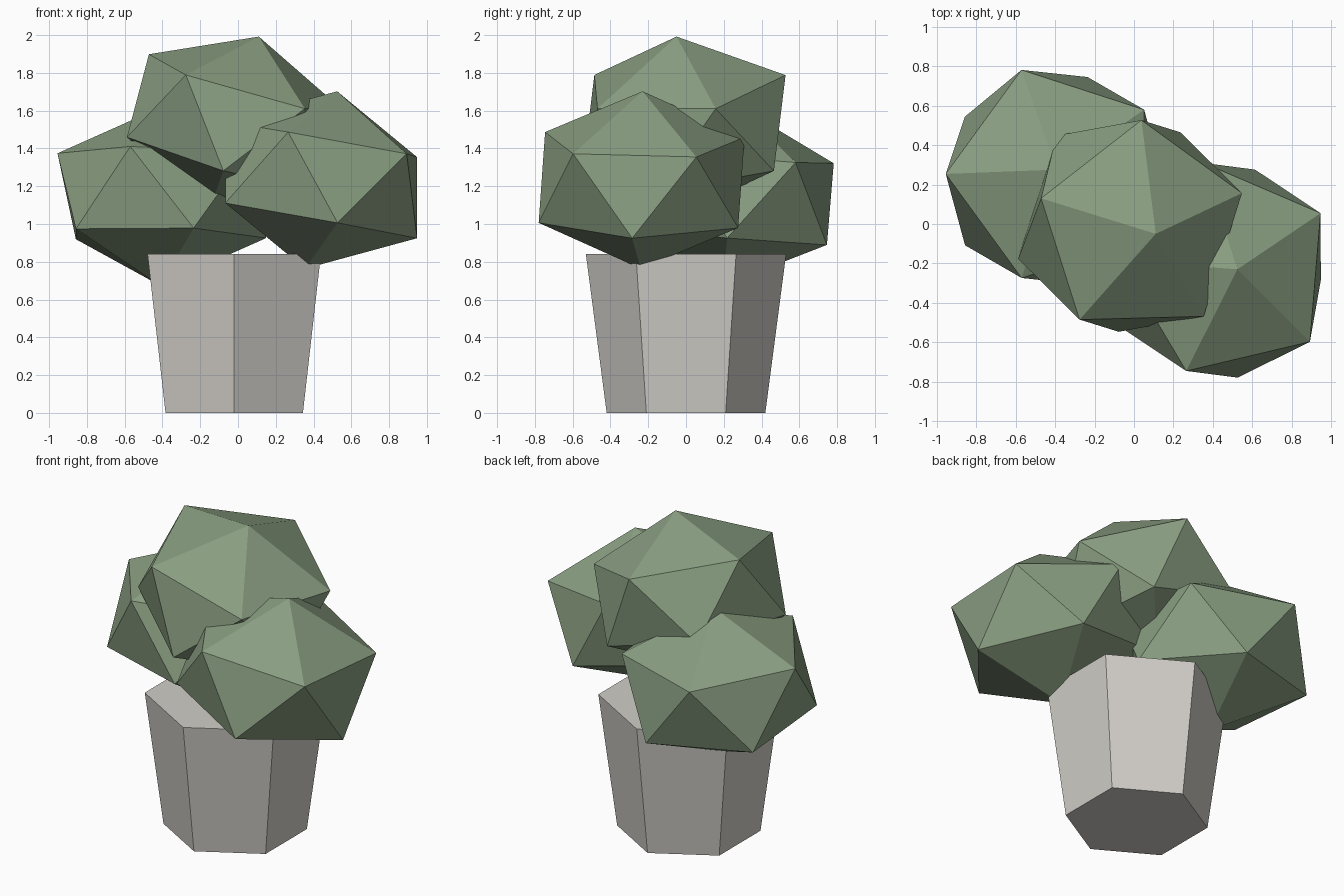
import bpy
import bmesh
from math import radians
from mathutils import Matrix, Vector

if "Cube" in bpy.data.objects:
    bpy.data.objects.remove(bpy.data.objects["Cube"], do_unlink=True)


def make_material(name, color):
    mat = bpy.data.materials.new(name)
    mat.use_nodes = True
    mat.diffuse_color = (*color, 1)
    mat.node_tree.nodes["Principled BSDF"].inputs["Base Color"].default_value = (*color, 1)
    return mat


def add_object(name, bm, mat):
    mesh = bpy.data.meshes.new(name)
    bm.to_mesh(mesh)
    bm.free()
    mesh.materials.append(mat)
    obj = bpy.data.objects.new(name, mesh)
    bpy.context.collection.objects.link(obj)
    return obj


def frame(up, side):
    """Rotation whose z axis is up and whose x axis leans toward side."""
    z = up.normalized()
    x = (side - z * side.dot(z)).normalized()
    return Matrix((x, z.cross(x), z)).transposed()


def foliage(name, center, up, corner):
    """Flattened twenty-sided clump, tilted along up, one corner toward corner."""
    bm = bmesh.new()
    bmesh.ops.create_icosphere(bm, subdivisions=1, radius=1)
    bm.verts.ensure_lookup_table()
    first = next(v.co.copy() for v in bm.verts if 0.1 < v.co.z < 0.9)
    turn = frame(Vector(up), Vector(corner)) @ frame(Vector((0, 0, 1)), first).transposed()
    squash = Matrix.Diagonal((0.623, 0.623, 0.477))
    for v in bm.verts:
        v.co = turn @ squash @ v.co + Vector(center)
    return add_object(name, bm, leaf)


leaf = make_material("leaf green", (0.25, 0.34, 0.22))
stone = make_material("pale stone", (0.64, 0.62, 0.58))

# Tapered six-sided pot with closed ends
bm = bmesh.new()
bmesh.ops.create_cone(bm, cap_ends=True, segments=6, radius1=0.42, radius2=0.53, depth=0.84)
points = [v.co for v in bm.verts]
if max(p.x for p in points) > max(p.y for p in points):
    bmesh.ops.rotate(bm, verts=bm.verts, matrix=Matrix.Rotation(radians(30), 3, "Z"))
bmesh.ops.translate(bm, verts=bm.verts, vec=(-0.02, 0, 0.42))
add_object("pot", bm, stone)

# Three overlapping foliage clumps
foliage("top_foliage", (-0.02, -0.01, 1.535), (0.13, -0.04, 0.456), (0.06, 0.52, 0.26))
foliage("left_foliage", (0.44, -0.235, 1.233), (0.085, 0.005, 0.47), (0.5, 0.285, 0.13))
foliage("right_foliage", (-0.403, 0.236, 1.15), (0.01, 0.04, 0.475), (-0.545, 0.02, 0.245))
